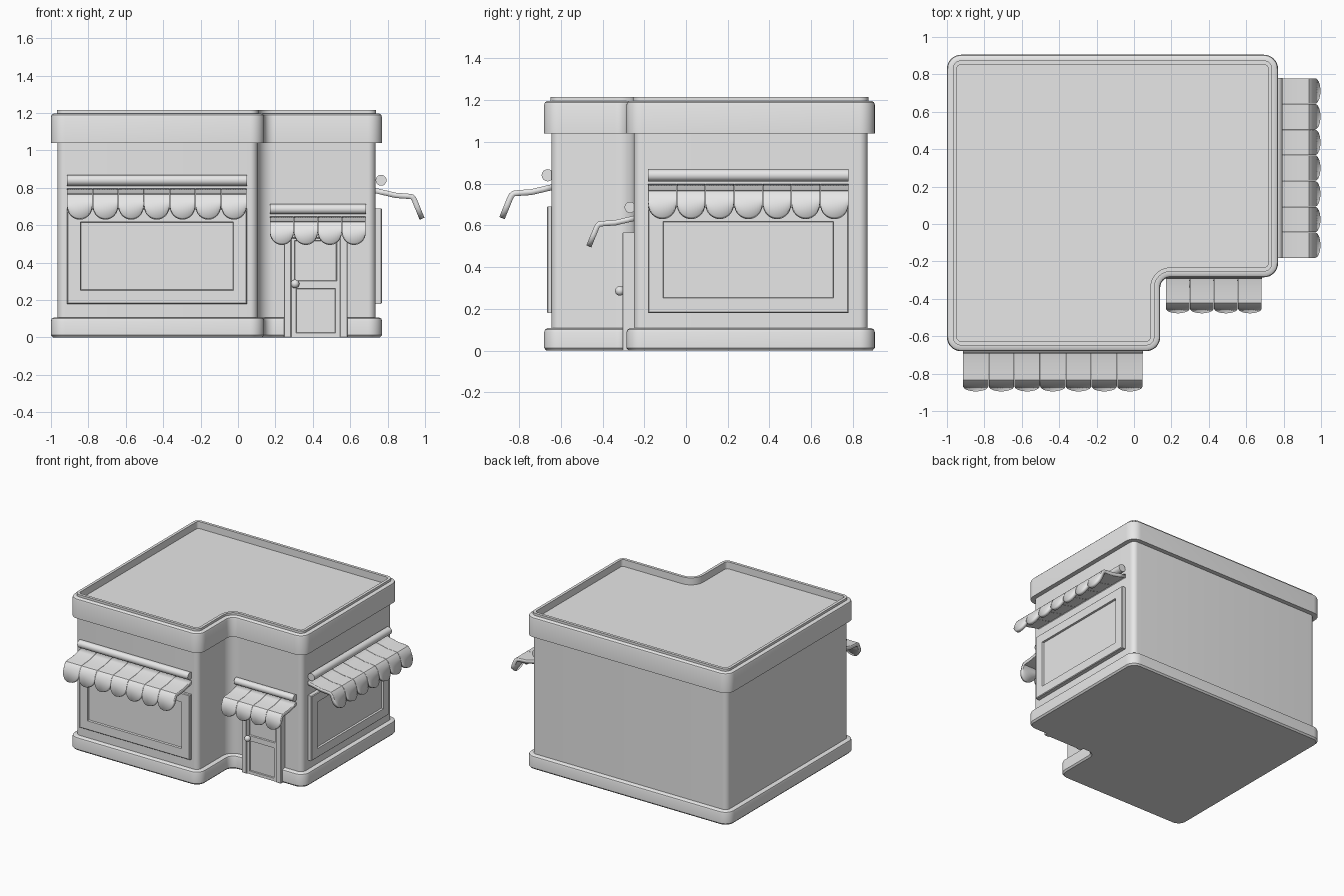
import bpy, bmesh, math
from mathutils import Matrix, Vector

cube = bpy.data.objects.get("Cube")
if cube:
    bpy.data.objects.remove(cube, do_unlink=True)

# One plain colour for the whole building
GREY = (0.8, 0.8, 0.8, 1)
plaster = bpy.data.materials.new("light grey plaster")
plaster.use_nodes = True
plaster.diffuse_color = GREY
plaster.node_tree.nodes["Principled BSDF"].inputs["Base Color"].default_value = GREY


def finish(name, bm, place=Matrix(), fix_normals=True, smooth=True):
    if fix_normals:
        bmesh.ops.recalc_face_normals(bm, faces=bm.faces)
    mesh = bpy.data.meshes.new(name)
    bm.to_mesh(mesh)
    bm.free()
    mesh.materials.append(plaster)
    obj = bpy.data.objects.new(name, mesh)
    obj.matrix_world = place
    bpy.context.collection.objects.link(obj)
    if smooth:
        bpy.ops.object.select_all(action="DESELECT")
        obj.select_set(True)
        bpy.context.view_layer.objects.active = obj
        bpy.ops.object.shade_smooth_by_angle(angle=math.radians(35))
    return obj


def loft(bm, rings):
    """Skin a stack of equal closed rings and cap both ends."""
    loops = [[bm.verts.new(p) for p in ring] for ring in rings]
    n = len(loops[0])
    for a, b in zip(loops, loops[1:]):
        for i in range(n):
            j = (i + 1) % n
            bm.faces.new((a[i], a[j], b[j], b[i]))
    bm.faces.new(loops[0])
    bm.faces.new(loops[-1])


# Footprint of the walls, counter-clockwise, with a notch at the front corner
LEFT, RIGHT, FRONT, BACK = -0.965, 0.735, -0.645, 0.87
NOTCH_X, NOTCH_Y = 0.105, -0.25
CORNERS = [(LEFT, FRONT), (NOTCH_X, FRONT), (NOTCH_X, NOTCH_Y),
           (RIGHT, NOTCH_Y), (RIGHT, BACK), (LEFT, BACK)]


def outline(d, z, steps=8):
    """Footprint grown by d, with rounded corners."""
    pts = []
    for i, corner in enumerate(CORNERS):
        c = Vector(corner)
        into = (c - Vector(CORNERS[i - 1])).normalized()
        out = (Vector(CORNERS[(i + 1) % len(CORNERS)]) - c).normalized()
        convex = into.cross(out) > 0
        c += d * (into - out) * (1 if convex else -1)
        r = 0.04 + d if convex else 0.09 - d
        centre = c + r * (out - into)
        for k in range(steps + 1):
            t = math.pi / 2 * k / steps
            p = centre - out * r * math.cos(t) + into * r * math.sin(t)
            pts.append((p.x, p.y, z))
    return pts


def storey(name, profile):
    bm = bmesh.new()
    loft(bm, [outline(d, z) for d, z in profile])
    finish(name, bm)


storey("plinth", [(0.024, 0), (0.035, 0.012), (0.035, 0.088),
                  (0.031, 0.1), (0.02, 0.107), (-0.01, 0.107)])
storey("walls", [(0, 0.09), (0, 1.06)])
storey("cornice_and_roof", [(-0.01, 1.04), (0.035, 1.04), (0.035, 1.178), (0.031, 1.19),
                            (0.02, 1.197), (0.004, 1.197), (0.004, 1.215),
                            (-0.018, 1.215), (-0.018, 1.16)])


# Wall fittings: local x runs along the wall, local -y points out of it
def rect_panel(name, x0, x1, z0, z1, profile, place):
    """Rectangle lofted through (inset, distance out of wall) pairs."""
    bm = bmesh.new()
    loft(bm, [[(x0 + i, -out, z0 + i), (x1 - i, -out, z0 + i),
               (x1 - i, -out, z1 - i), (x0 + i, -out, z1 - i)] for i, out in profile])
    finish(name, bm, place, smooth=False)


def window(name, half, place):
    rect_panel(name, -half, half, 0.18, 0.69,
               [(0, -0.02), (0, 0.017), (0.005, 0.022), (0.072, 0.022), (0.075, 0.008)], place)


CANOPY = [(-0.015, 0.8), (0.04, 0.787), (0.1, 0.773), (0.16, 0.769),
          (0.188, 0.765), (0.204, 0.75), (0.214, 0.728)]
TIP = (0.25, 0.64)


def awning(name, half, strips, tube_z, scale, place):
    # Scalloped cloth strips
    bm = bmesh.new()
    width = 2 * half / strips
    columns = 16
    for s in range(strips):
        middle = -half + (s + 0.5) * width
        grid = []
        for c in range(columns + 1):
            u = -math.cos(math.pi * c / columns)
            back = 0.8 * (1 - math.sqrt(max(0, 1 - u * u)))
            end = tuple(t + (q - t) * back for t, q in zip(TIP, CANOPY[-1]))
            x = middle + u * (width / 2 - 0.001)
            grid.append([bm.verts.new((x, -out * scale, tube_z + (z - 0.84) * scale))
                         for out, z in CANOPY + [end]])
        for a, b in zip(grid, grid[1:]):
            for j in range(len(CANOPY)):
                bm.faces.new((a[j], a[j + 1], b[j + 1], b[j]))
    cloth = finish(name + "_canopy", bm, place, fix_normals=False)
    solid = cloth.modifiers.new("thickness", "SOLIDIFY")
    solid.thickness = 0.028 * scale
    solid.offset = -1
    # Roller tube
    bm = bmesh.new()
    r = 0.029 * scale
    turns = [2 * math.pi * k / 24 for k in range(24)]
    loft(bm, [[(x, -0.018 + r * math.cos(t), tube_z + r * math.sin(t)) for t in turns]
              for x in (-half, half)])
    finish(name + "_roller", bm, place)


front_wall = Matrix.Translation((-0.434, FRONT, 0))
side_wall = Matrix.Translation((0.747, 0.299, 0)) @ Matrix.Rotation(math.pi / 2, 4, "Z")
door_wall = Matrix.Translation((0.427, NOTCH_Y, 0))

for side, place in (("front", front_wall), ("left", side_wall)):
    window(side + "_window", 0.481, place)
    awning(side + "_awning", 0.481, 7, 0.84, 1, place)
awning("door_awning", 0.257, 4, 0.686, 0.91, door_wall)

# Door frame, leaf and knob
DOOR = Matrix.Translation((0.415, NOTCH_Y, 0))
FRAME = [(0, -0.02), (0, 0.052), (0.003, 0.055)]
rect_panel("door_post_right", -0.17, -0.13, 0, 0.565, FRAME, DOOR)
rect_panel("door_post_left", 0.13, 0.17, 0, 0.565, FRAME, DOOR)
rect_panel("door_header", -0.13, 0.13, 0.53, 0.565, FRAME, DOOR)
rect_panel("door_lower_panel", -0.13, 0.13, 0, 0.285,
           [(0, -0.02), (0, 0.046), (0.024, 0.046), (0.027, 0.038)], DOOR)
rect_panel("door_upper_window", -0.13, 0.13, 0.285, 0.535,
           [(0, -0.02), (0, 0.046), (0.017, 0.046), (0.02, 0.036)], DOOR)
bm = bmesh.new()
bmesh.ops.create_uvsphere(bm, u_segments=20, v_segments=12, radius=0.023)
finish("door_knob", bm, DOOR @ Matrix.Translation((-0.11, -0.067, 0.286)))
